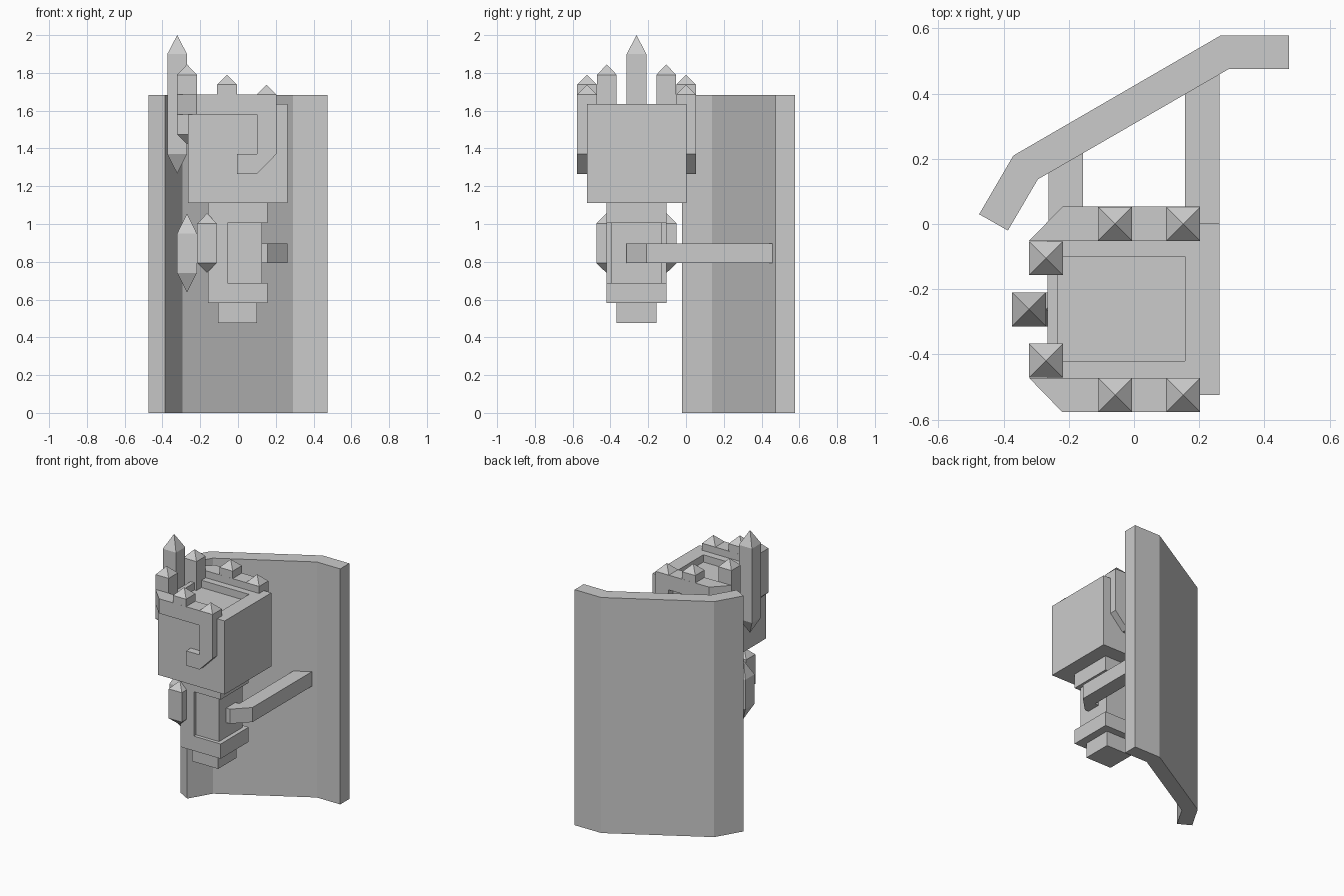
import bpy, bmesh
from mathutils import Vector

old = bpy.data.objects.get("Cube")
if old:
    bpy.data.objects.remove(old, do_unlink=True)

grey = bpy.data.materials.new("stone_grey")
grey.use_nodes = True
COLOUR = (0.6, 0.6, 0.6, 1)
grey.diffuse_color = COLOUR
grey.node_tree.nodes["Principled BSDF"].inputs["Base Color"].default_value = COLOUR

MID = -0.262   # y of the figure's own plane of symmetry
HALF = 0.052   # half width of every spike


def finish(name, bm):
    bmesh.ops.recalc_face_normals(bm, faces=bm.faces)
    mesh = bpy.data.meshes.new(name)
    bm.to_mesh(mesh)
    bm.free()
    mesh.materials.append(grey)
    obj = bpy.data.objects.new(name, mesh)
    bpy.context.collection.objects.link(obj)
    return obj


def prism(name, outline, low, high, axis="z"):
    """Extrude an outline: in plan (axis z) or in front elevation (axis y)."""
    bm = bmesh.new()
    place = (lambda a, b: (a, b, low)) if axis == "z" else (lambda a, b: (a, low, b))
    face = bm.faces.new([bm.verts.new(place(a, b)) for a, b in outline])
    grown = bmesh.ops.extrude_face_region(bm, geom=[face])
    move = Vector((0, 0, high - low)) if axis == "z" else Vector((0, high - low, 0))
    bmesh.ops.translate(bm, vec=move,
                        verts=[v for v in grown["geom"] if isinstance(v, bmesh.types.BMVert)])
    return finish(name, bm)


def box(name, x0, x1, y0, y1, z0, z1):
    return prism(name, [(x0, y0), (x1, y0), (x1, y1), (x0, y1)], z0, z1)


def spike(name, x, y, base, top, tip, bottom_tip=None):
    """Square column with a pyramid on top and, if asked, one below."""
    bm = bmesh.new()
    corners = [(-1, -1), (1, -1), (1, 1), (-1, 1)]
    rings = [[bm.verts.new((x + HALF * i, y + HALF * j, z)) for i, j in corners]
             for z in (base, top)]
    if top > base:
        for k in range(4):
            n = (k + 1) % 4
            bm.faces.new((rings[0][k], rings[0][n], rings[1][n], rings[1][k]))
    else:
        bmesh.ops.remove_doubles(bm, verts=bm.verts, dist=1e-5)
        rings = [list(bm.verts)] * 2
    apex = bm.verts.new((x, y, tip))
    for k in range(4):
        bm.faces.new((rings[1][k], rings[1][(k + 1) % 4], apex))
    if bottom_tip is None:
        bm.faces.new(rings[0])
    else:
        low = bm.verts.new((x, y, bottom_tip))
        for k in range(4):
            bm.faces.new((rings[0][(k + 1) % 4], rings[0][k], low))
    return finish(name, bm)


# Curved wall panel behind the figure
prism("back_panel", [(-0.475, 0.03), (-0.37, 0.21), (0.265, 0.578), (0.475, 0.578),
                     (0.475, 0.475), (0.29, 0.475), (-0.295, 0.137), (-0.387, -0.02)], 0, 1.682)

# Head: block with a sunken panel in its top
head = box("head", -0.265, 0.262, -0.525, 0.002, 1.11, 1.635)
bm = bmesh.new()
bm.from_mesh(head.data)
top = max(bm.faces, key=lambda f: f.calc_center_median().z)
bmesh.ops.inset_individual(bm, faces=[top], thickness=0.05)
for v in top.verts:
    v.co.x = 0.157 if v.co.x > 0 else -0.235
    v.co.y = -0.1 if v.co.y > MID else -0.42
sunk = bmesh.ops.extrude_discrete_faces(bm, faces=[top])["faces"][0]
rim_pairs = list(sunk.edges)
for v in sunk.verts:
    v.co.z -= 0.052
bm.to_mesh(head.data)
bm.free()

# Torso: C-shaped frame around a core, on a small foot
prism("torso_frame", [(-0.16, 0.583), (0.157, 0.583), (0.157, 0.688), (-0.055, 0.688),
                      (-0.055, 1.005), (0.157, 1.005), (0.157, 1.11), (-0.16, 1.11)],
      -0.42, -0.104, "y")
box("torso_core", -0.06, 0.127, -0.395, -0.13, 0.688, 1.005)
box("foot", -0.107, 0.1, -0.367, -0.157, 0.475, 0.583)

# Arms reaching back to the panel
arm = [(0.1, -0.315), (0.157, -0.315), (0.262, -0.21)]
inner = [(0.157, -0.21), (0.1, -0.21)]
prism("left_arm", arm + [(0.262, 0.46), (0.157, 0.41)] + inner, 0.793, 0.897)
prism("right_arm", [(-x, y) for x, y in arm + [(0.262, 0.17), (0.157, 0.23)] + inner],
      0.793, 0.897)

# Crown and shoulder parts repeated on both sides of the figure
hook = [(-0.22, 1.58), (0.1, 1.58), (0.1, 1.37), (-0.005, 1.37), (-0.005, 1.265),
        (0.1, 1.265), (0.203, 1.37), (0.203, 1.685), (-0.22, 1.685)]
for side, s in (("front", -1), ("back", 1)):
    def y(d):
        return MID + s * d
    prism(side + "_crown_band", hook, y(0.21), y(0.315), "y")
    prism(side + "_crown_corner", [(-0.22, y(0.315)), (-0.322, y(0.21)), (-0.22, y(0.21))],
          1.58, 1.685)
    spike(side + "_crown_corner_spike", -0.27, y(0.157), 1.475, 1.79, 1.845, 1.422)
    spike(side + "_crown_middle_spike", -0.058, y(0.2625), 1.685, 1.738, 1.79)
    spike(side + "_crown_end_spike", 0.151, y(0.2625), 1.685, 1.685, 1.738)
    spike(side + "_shoulder_spike", -0.164, y(0.16), 0.793, 1.003, 1.056, 0.742)

# Tall centre spikes on the figure's right side
spike("tall_crown_spike", -0.322, MID, 1.37, 1.9, 2.0, 1.267)
spike("side_spike", -0.27, MID, 0.74, 0.95, 1.056, 0.638)
